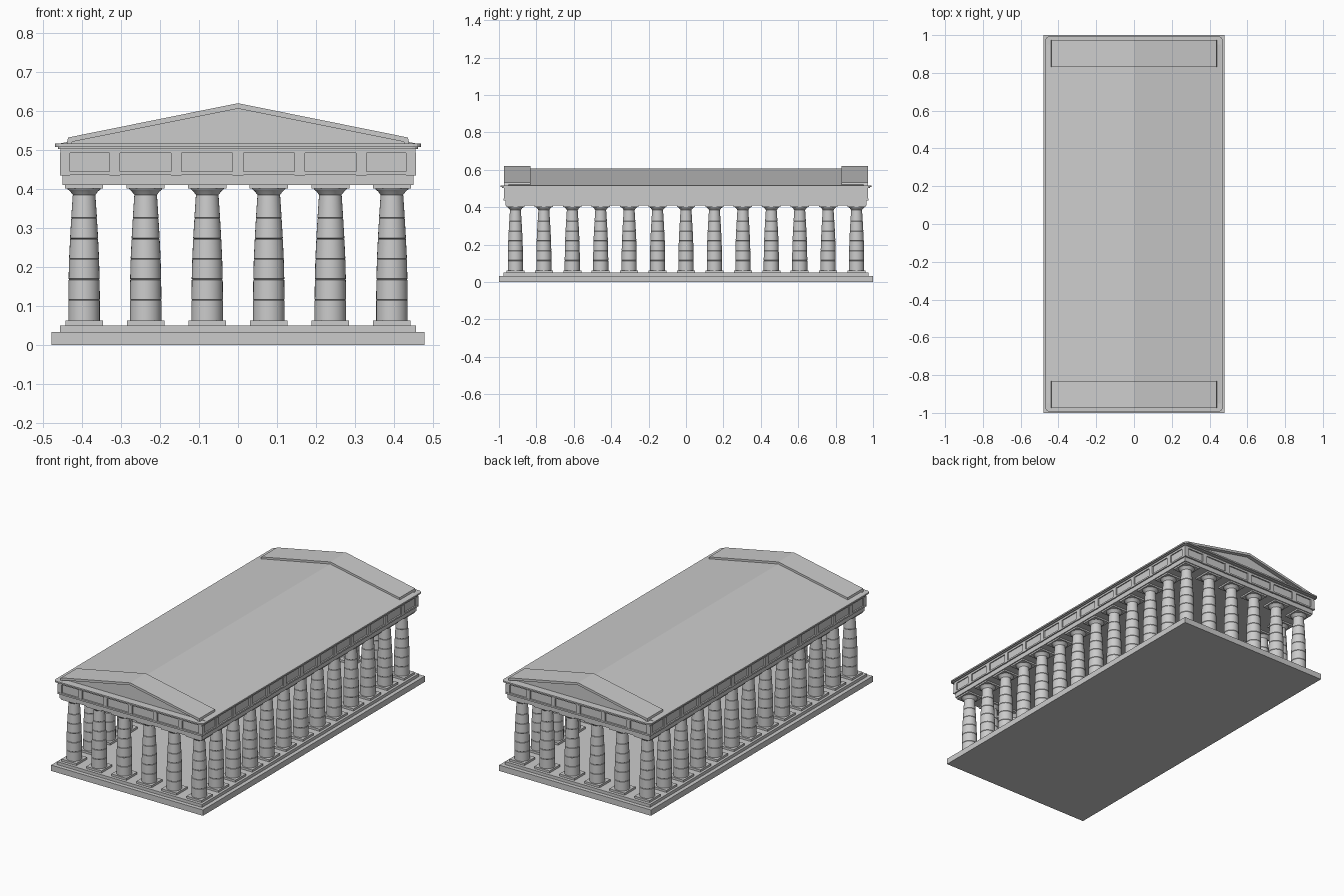
import bpy, bmesh, math

if "Cube" in bpy.data.objects:
    bpy.data.objects.remove(bpy.data.objects["Cube"])


def link(name, bm):
    me = bpy.data.meshes.new(name)
    bmesh.ops.recalc_face_normals(bm, faces=bm.faces)
    bm.to_mesh(me)
    bm.free()
    ob = bpy.data.objects.new(name, me)
    bpy.context.collection.objects.link(ob)
    return ob


def add_box(bm, x, y, z0, z1, hx, hy):
    v = bmesh.ops.create_cube(bm, size=1)["verts"]
    bmesh.ops.scale(bm, verts=v, vec=(2 * hx, 2 * hy, z1 - z0))
    bmesh.ops.translate(bm, verts=v, vec=(x, y, (z0 + z1) / 2))
    return v


def slab(name, hx, hy, z0, z1, corner=0):
    bm = bmesh.new()
    add_box(bm, 0, 0, z0, z1, hx, hy)
    if corner:
        edges = [e for e in bm.edges
                 if abs(e.verts[0].co.z - e.verts[1].co.z) > 1e-4]
        bmesh.ops.bevel(bm, geom=edges, offset=corner, segments=3,
                        profile=0.5, affect='EDGES')
    return link(name, bm)


def prism(name, outline, y0, y1):
    # extrude an (x, z) outline along y
    bm = bmesh.new()
    f = bm.faces.new([bm.verts.new((x, y0, z)) for x, z in outline])
    r = bmesh.ops.extrude_face_region(bm, geom=[f])
    new = [g for g in r["geom"] if isinstance(g, bmesh.types.BMVert)]
    bmesh.ops.translate(bm, verts=new, vec=(0, y1 - y0, 0))
    return link(name, bm)


# stepped platform
slab("lower_step", 0.479, 1.0, 0, 0.033)
slab("upper_step", 0.457, 0.977, 0.033, 0.05)

# column: plinth, jointed tapering shaft, flared capital, square abacus
PX, PY = 0.158, 0.152
SEG = 28
taper = [(0.062, 0.0405), (0.115, 0.0405), (0.168, 0.0398), (0.22, 0.0385),
         (0.272, 0.036), (0.325, 0.033), (0.385, 0.029)]
profile = [(0.062, 0)]
for i, (z, r) in enumerate(taper):
    if 0 < i < len(taper) - 1:
        profile += [(z - 0.0015, r), (z, r - 0.0018), (z + 0.0015, r)]
    else:
        profile.append((z, r))
profile += [(0.387, 0.031), (0.393, 0.035), (0.399, 0.042), (0.402, 0.043), (0.402, 0)]

bm = bmesh.new()
pts = [bm.verts.new((r, 0, z)) for z, r in profile]
edges = [bm.edges.new(p) for p in zip(pts, pts[1:])]
bmesh.ops.spin(bm, geom=pts + edges, cent=(0, 0, 0), axis=(0, 0, 1),
               angle=2 * math.pi, steps=SEG, use_duplicate=False)
bmesh.ops.remove_doubles(bm, verts=bm.verts, dist=1e-5)
add_box(bm, 0, 0, 0.05, 0.062, 0.048, 0.048)
add_box(bm, 0, 0, 0.401, 0.411, 0.049, 0.049)
column = link("column", bm)
bpy.context.view_layer.objects.active = column
column.select_set(True)
bpy.ops.object.shade_smooth_by_angle(angle=math.radians(30))

# colonnade around the perimeter, 6 by 13
spots = [((i - 2.5) * PX, (j - 6) * PY) for i in range(6) for j in range(13)
         if i in (0, 5) or j in (0, 12)]
column.location = (*spots[0], 0)
for x, y in spots[1:]:
    c = column.copy()
    c.location = (x, y, 0)
    bpy.context.collection.objects.link(c)

# entablature layers
slab("architrave", 0.45, 0.966, 0.41, 0.436)
slab("architrave_band", 0.457, 0.975, 0.436, 0.445)
slab("frieze", 0.449, 0.965, 0.445, 0.495)
slab("frieze_band", 0.455, 0.972, 0.492, 0.503)
slab("cornice_bed", 0.462, 0.983, 0.503, 0.509, 0.015)
slab("cornice", 0.469, 0.993, 0.508, 0.516, 0.02)

# frieze blocks between the columns and at the corners
bm = bmesh.new()
for s in (-1, 1):
    for i in range(5):
        add_box(bm, (i - 2) * PX, s * 0.965, 0.435, 0.493, 0.0135, 0.008)
    for j in range(12):
        add_box(bm, s * 0.449, (j - 5.5) * PY, 0.435, 0.493, 0.008, 0.0135)
    for t in (-1, 1):
        add_box(bm, s * 0.444, t * 0.960, 0.435, 0.493, 0.0125, 0.0125)
link("frieze_blocks", bm)

# low gabled roof and recessed gable walls
prism("roof", [(-0.466, 0.515), (0.466, 0.515), (0, 0.608)], -0.95, 0.95)

# raised raking cornices at both ends
rake = [(-0.44, 0.515), (-0.436, 0.532), (0, 0.62), (0.436, 0.532),
        (0.44, 0.515), (0.428, 0.515), (0.425, 0.521), (0, 0.606),
        (-0.425, 0.521), (-0.428, 0.515)]
for name, s in (("front_gable_cornice", -1), ("back_gable_cornice", 1)):
    prism(name, rake, s * 0.832, s * 0.973)
